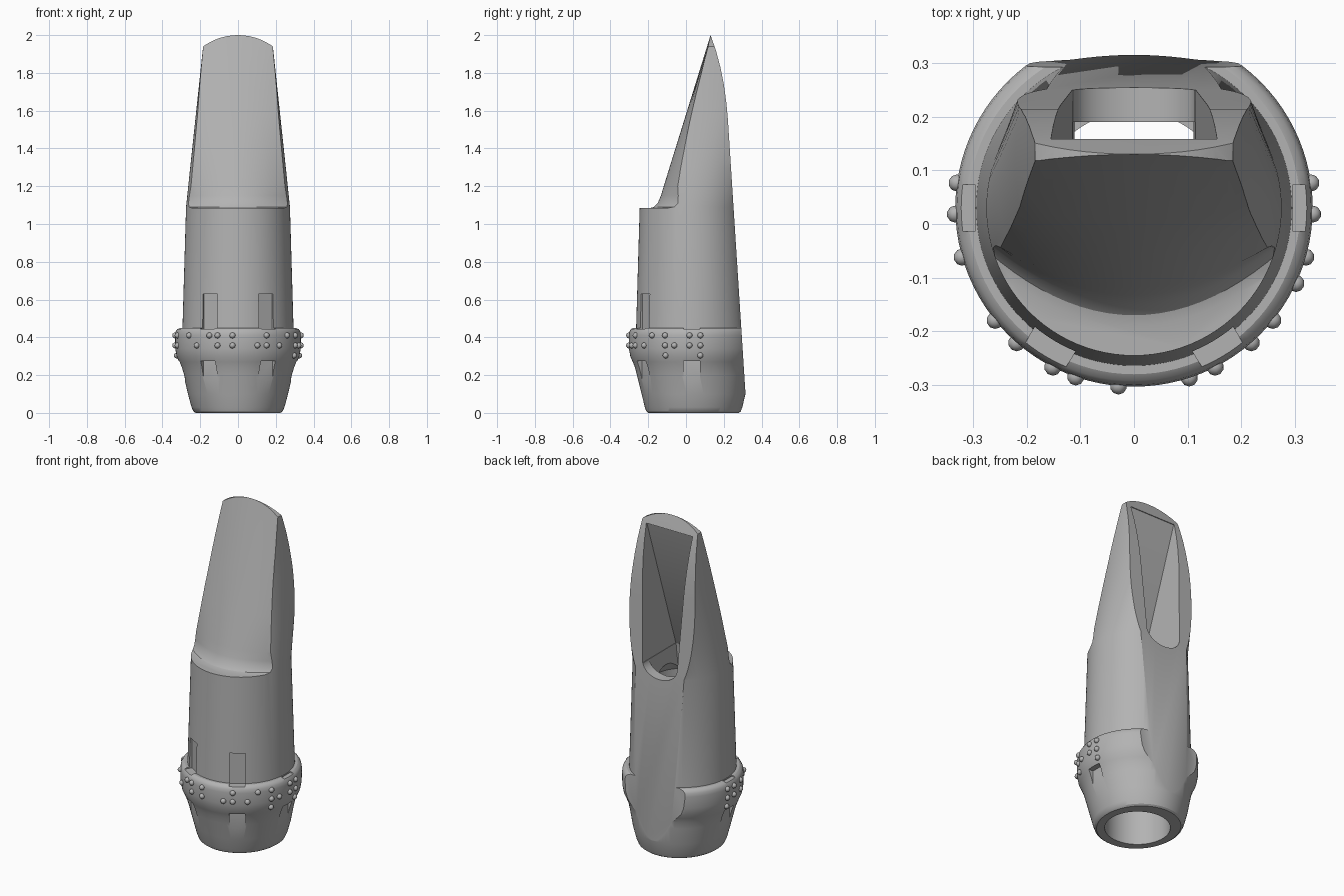
import bpy, bmesh
from math import sin, cos, pi, radians, sqrt
from mathutils import Matrix, Vector

cube = bpy.data.objects.get("Cube")
if cube:
    bpy.data.objects.remove(cube, do_unlink=True)

AXIS_Y = 0.03
grey = bpy.data.materials.new("plain grey")
grey.use_nodes = True
COLOR = (0.45, 0.45, 0.45, 1)
grey.diffuse_color = COLOR
grey.node_tree.nodes["Principled BSDF"].inputs["Base Color"].default_value = COLOR


def add_object(name, bm):
    bmesh.ops.recalc_face_normals(bm, faces=bm.faces)
    mesh = bpy.data.meshes.new(name)
    bm.to_mesh(mesh)
    bm.free()
    mesh.materials.append(grey)
    obj = bpy.data.objects.new(name, mesh)
    bpy.context.collection.objects.link(obj)
    return obj


def loft(name, loops):
    """Closed solid through loops that have equal point counts."""
    bm = bmesh.new()
    rows = [[bm.verts.new(p) for p in loop] for loop in loops]
    n = len(rows[0])
    for low, high in zip(rows, rows[1:]):
        for i in range(n):
            j = (i + 1) % n
            bm.faces.new((low[i], low[j], high[j], high[i]))
    bm.faces.new(rows[0][::-1])
    bm.faces.new(rows[-1])
    return add_object(name, bm)


def ellipse(z, cy, rx, ry, n=96):
    return [(rx * cos(2 * pi * i / n), cy + ry * sin(2 * pi * i / n), z) for i in range(n)]


def cut(target, cutter):
    cutter.hide_render = True
    mod = target.modifiers.new("cut", "BOOLEAN")
    mod.operation = "DIFFERENCE"
    mod.solver = "EXACT"
    mod.object = cutter
    bpy.context.view_layer.objects.active = target
    bpy.ops.object.modifier_apply(modifier=mod.name)
    bpy.data.objects.remove(cutter, do_unlink=True)


# Body: rounded foot, collar, tapering barrel and beak blank
foot = [(0, 0.04, 0.225, 0.24), (0.008, 0.04, 0.236, 0.25), (0.03, 0.04, 0.246, 0.258),
        (0.1, 0.04, 0.265, 0.275), (0.2, 0.033, 0.288, 0.293)]
collar = [(0.24, 0.3), (0.27, 0.312), (0.3, 0.325), (0.34, 0.332), (0.41, 0.333),
          (0.43, 0.33), (0.443, 0.322), (0.45, 0.31), (0.45, 0.294), (1.09, 0.275)]
beak = [(1.3, 0.07, 0.253, 0.3), (1.6, 0.13, 0.221, 0.35), (2.05, 0.15, 0.173, 0.4)]
sections = foot + [(z, AXIS_Y, r, r) for z, r in collar] + beak
body = loft("mouthpiece_body", [ellipse(*s) for s in sections])

# Sloping front of the beak, with a curved ledge at its base
slope = [(1.085, -0.19, 1.6), (1.09, -0.17, 1.6), (1.11, -0.15, 1.55), (1.15, -0.133, 1.4),
         (1.2, -0.118, 1.2), (1.4, -0.056, 0.9), (1.6, 0.006, 0.6), (2, 0.13, 0.1), (2.2, 0.192, 0.1)]
xs = [0.4 * i / 16 for i in range(-16, 17)]
cut(body, loft("beak_cutter", [
    [(x, y + k * x * x, z) for x in xs] + [(0.4, -1, z), (-0.4, -1, z)] for z, y, k in slope]))

# Flat table at the back, curving in towards the tip
table = [(0.328, -0.1), (0.222, 1.55), (0.214, 1.64), (0.2, 1.74), (0.182, 1.83), (0.158, 1.92),
         (0.13, 2), (0.09, 2.1), (1, 2.1), (1, -0.1)]
cut(body, loft("table_cutter", [[(x, y, z) for y, z in table] for x in (-0.6, 0.6)]))

# Arched tip
arch = [(x, 1.685 + sqrt(0.315 ** 2 - x * x)) for x in [0.03 * i for i in range(-9, 10)]]
arch += [(0.5, 1.8), (0.5, 2.3), (-0.5, 2.3), (-0.5, 1.8)]
cut(body, loft("tip_cutter", [[(x, y, z) for x, z in arch] for y in (-0.6, 0.6)]))

# Round bore, then the chamber with its window and rounded window foot
cut(body, loft("bore_cutter", [ellipse(z, AXIS_Y, r, r, 64)
                               for z, r in ((-0.1, 0.18), (0.95, 0.18), (1.03, 0.11))]))
chamber = [(0.9, 0.11, -0.09, 0.19), (1.12, 0.114, -0.068, 0.19),
           (1.121, 0.115, -0.067, 0.5), (1.92, 0.155, 0.153, 0.5)]
cut(body, loft("chamber_cutter", [
    [(-w, a, z), (w, a, z), (w, b, z), (-w, b, z)] for z, w, a, b in chamber]))
cut(body, loft("window_foot_cutter", [
    [(0.114 * cos(2 * pi * i / 32), y, 1.13 + 0.08 * sin(2 * pi * i / 32)) for i in range(32)]
    for y in (0.05, 0.5)]))


# Slots above and below the collar
def slot(angle, inner, low, high):
    turn = Matrix.Rotation(radians(angle), 3, "Z")
    plan = [(-0.044, -0.5), (0.044, -0.5), (0.044, -inner), (-0.044, -inner)]
    loops = [[turn @ Vector((x, y, z)) + Vector((0, AXIS_Y, 0)) for x, y in plan]
             for z in (low, high)]
    cut(body, loft("slot_cutter", loops))


for side in (-1, 1):
    for angle, inner, top in ((31, 0.276, 0.63), (90, 0.296, 0.47)):
        slot(side * angle, inner, 0.443, top)
        slot(side * angle, 0.281, 0.14, 0.275)

# Raised studs around the collar: angle from the front, then rows (0 is the top row)
columns = {98: (0, 1, 2), 88: (0, 1), 74: (1,), 65: (0, 1, 2), 51: (0,), 41: (1,), 27: (0, 1),
           18: (1,), -5: (0, 1), -19: (0, 1), -27: (0,), -41: (1,), -51: (0,),
           -74: (0, 1), -88: (0, 1), -98: (0, 1, 2)}
bm = bmesh.new()
for angle, rows in columns.items():
    a = radians(angle)
    for row in rows:
        r = 0.327 if row == 2 else 0.333
        place = Matrix.Translation((r * sin(a), AXIS_Y - r * cos(a), 0.41 - 0.053 * row))
        bmesh.ops.create_icosphere(bm, subdivisions=2, radius=0.016, matrix=place)
studs = add_object("collar_studs", bm)

# Smooth shading with sharp edges kept
bpy.ops.object.select_all(action="DESELECT")
for obj in (body, studs):
    obj.select_set(True)
bpy.context.view_layer.objects.active = body
bpy.ops.object.shade_smooth_by_angle(angle=radians(30))
